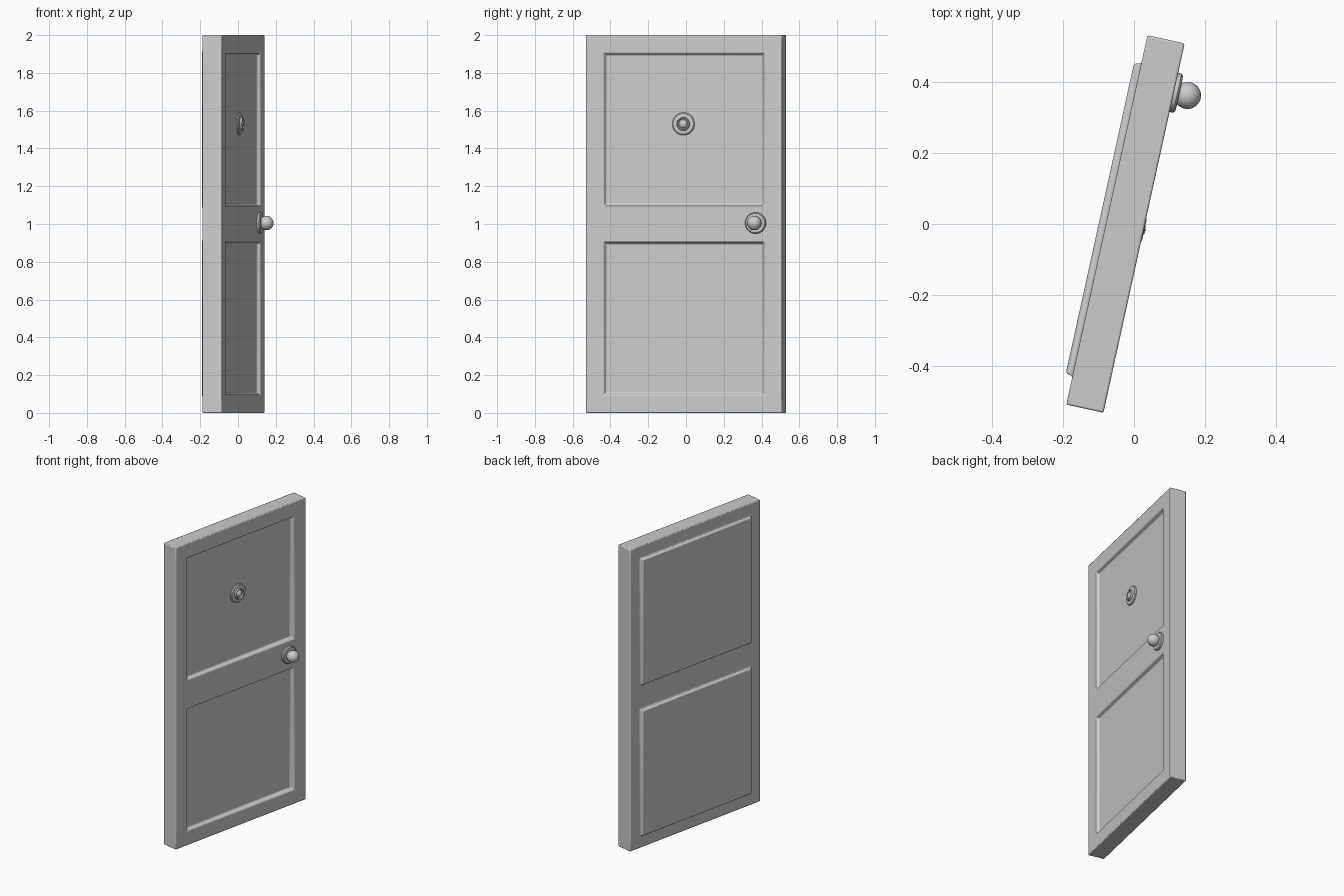
import bpy, bmesh, math
from mathutils import Matrix, Vector

if "Cube" in bpy.data.objects:
    bpy.data.objects.remove(bpy.data.objects["Cube"])

# Door frame: local x = out of the front face, local y = along the width
ANGLE = math.radians(-12.4)
PLACE = Matrix.Translation((-0.024, 0, 0)) @ Matrix.Rotation(ANGLE, 4, 'Z')
W, T, H = 0.531, 0.0535, 2.0       # half width, half thickness, height
PY = 0.45                          # half width of the panels
PANELS = [(0.08, 0.92), (1.08, 1.92)]


def finish(bm, name):
    bmesh.ops.recalc_face_normals(bm, faces=bm.faces)
    me = bpy.data.meshes.new(name)
    bm.to_mesh(me)
    bm.free()
    ob = bpy.data.objects.new(name, me)
    bpy.context.collection.objects.link(ob)
    ob.matrix_world = PLACE
    bpy.ops.object.select_all(action='DESELECT')
    ob.select_set(True)
    bpy.context.view_layer.objects.active = ob
    return ob


def lathe(name, profile, y, z, steps=40):
    """Spin (distance along x, radius) points around the local x axis."""
    bm = bmesh.new()
    vs = [bm.verts.new((x, y, z + r)) for x, r in profile]
    es = [bm.edges.new(p) for p in zip(vs, vs[1:])]
    bmesh.ops.spin(bm, geom=vs + es, cent=(0, y, z), axis=(1, 0, 0),
                   angle=math.tau, steps=steps, use_duplicate=False)
    bmesh.ops.remove_doubles(bm, verts=bm.verts, dist=1e-5)
    finish(bm, name)
    bpy.ops.object.shade_smooth_by_angle(angle=math.radians(35))


# Slab, cut along the panel outlines
bm = bmesh.new()
bmesh.ops.create_cube(bm, size=1, matrix=Matrix.Translation((0, 0, H / 2))
                      @ Matrix.Diagonal((2 * T, 2 * W, H, 1)))
cuts = [((0, s * PY, 0), (0, 1, 0)) for s in (-1, 1)]
cuts += [((0, 0, z), (0, 0, 1)) for p in PANELS for z in p]
for co, no in cuts:
    bmesh.ops.bisect_plane(bm, geom=bm.verts[:] + bm.edges[:] + bm.faces[:],
                           plane_co=co, plane_no=no)


def panel_faces(side):
    return [f for f in bm.faces
            if f.normal.x * side > 0.9 and abs(f.calc_center_median().y) < PY
            and any(a < f.calc_center_median().z < b for a, b in PANELS)]


# Sunken front panels and raised back panels
bm.normal_update()
front, back = panel_faces(1), panel_faces(-1)
bmesh.ops.inset_individual(bm, faces=front, thickness=0.02, depth=0)
bmesh.ops.inset_individual(bm, faces=front, thickness=0.016, depth=0)
for v in {v for f in front for v in f.verts}:
    v.co.x = T - 0.022
bmesh.ops.inset_individual(bm, faces=back, thickness=0.008, depth=0)
for v in {v for f in back for v in f.verts}:
    v.co.x = -T - 0.02
door = finish(bm, "door_slab")
bev = door.modifiers.new("soft_edges", 'BEVEL')
bev.width = 0.005
bev.segments = 2
bev.limit_method = 'ANGLE'
bpy.ops.object.shade_smooth_by_angle(angle=math.radians(35))

# Peephole: flange, raised ring and domed lens
f = T - 0.024
lathe("peephole", [(f, 0), (f, 0.06), (f + 0.007, 0.06), (f + 0.012, 0.055),
                   (f + 0.014, 0.036), (f + 0.024, 0.034), (f + 0.026, 0.029),
                   (f + 0.018, 0.025), (f + 0.018, 0.022), (f + 0.024, 0.018),
                   (f + 0.028, 0.01), (f + 0.029, 0)], -0.006, 1.53)

# Door knob: plate, then neck and ball
lathe("knob_plate", [(T - 0.002, 0), (T - 0.002, 0.056), (T + 0.010, 0.056),
                     (T + 0.015, 0.051), (T + 0.016, 0.035), (T + 0.016, 0)],
      0.39, 1.005)
R, C = 0.038, 0.0926
ball = [(C - R * math.cos(a), R * math.sin(a))
        for a in (math.pi * i / 20 for i in range(4, 21))]
lathe("knob", [(T, 0), (T, 0.02)] + ball, 0.39, 1.005)
